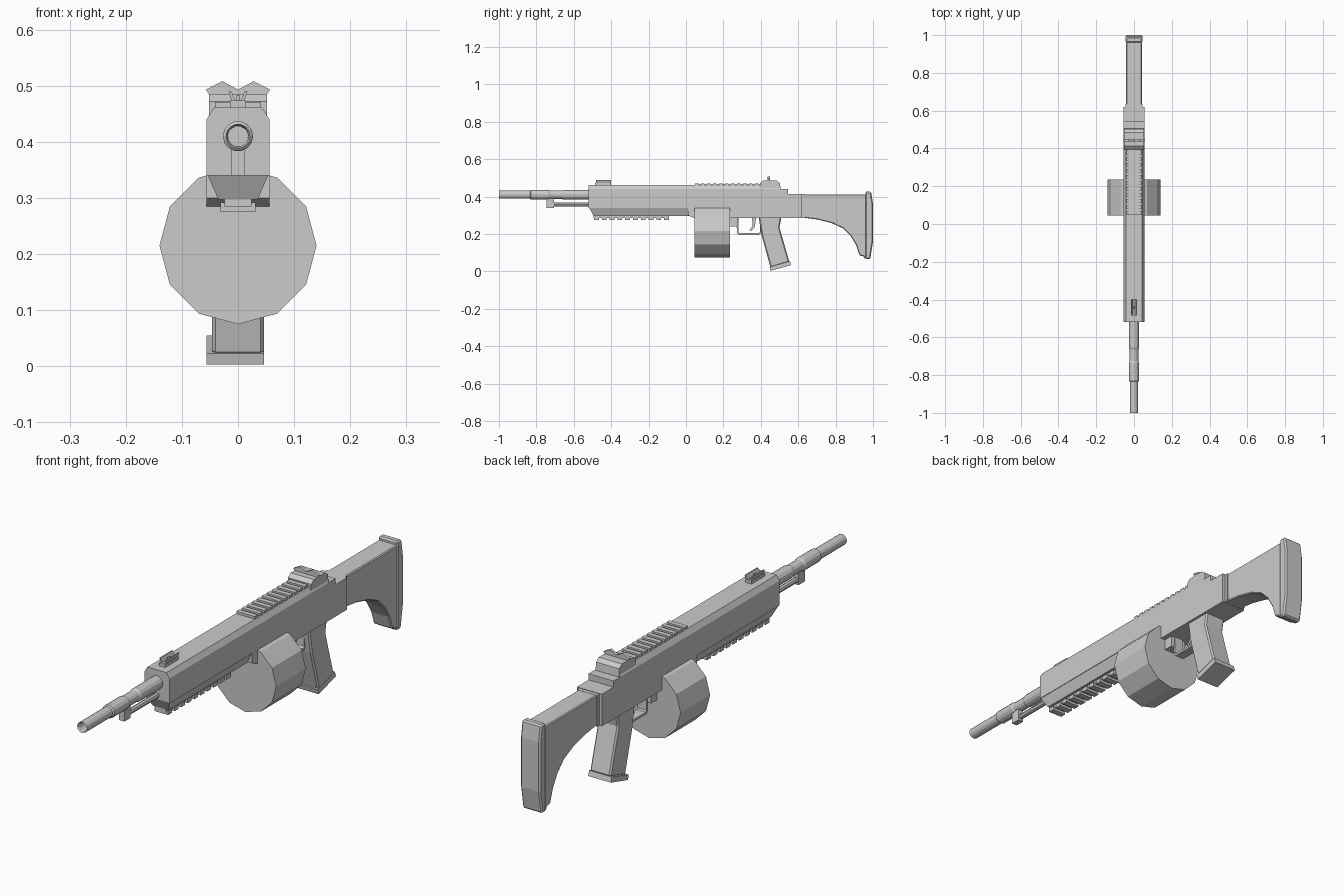
import bpy, bmesh, math


def loft(name, rings, closed=False):
    """Skin a run of equal-length rings; cap the ends unless the run closes on itself."""
    bm = bmesh.new()
    vs = [[bm.verts.new(p) for p in r] for r in rings]
    n = len(vs[0])
    pairs = list(zip(vs, vs[1:])) + ([(vs[-1], vs[0])] if closed else [])
    for a, b in pairs:
        for i in range(n):
            bm.faces.new((a[i], a[(i + 1) % n], b[(i + 1) % n], b[i]))
    if not closed:
        bm.faces.new(vs[0])
        bm.faces.new(vs[-1])
    bmesh.ops.recalc_face_normals(bm, faces=bm.faces)
    me = bpy.data.meshes.new(name)
    bm.to_mesh(me)
    bm.free()
    ob = bpy.data.objects.new(name, me)
    bpy.context.collection.objects.link(ob)
    return ob


def prism_x(name, yz, hw, cx=0):
    return loft(name, [[(cx + s * hw, y, z) for y, z in yz] for s in (-1, 1)])


def prism_y(name, xz, y0, y1):
    return loft(name, [[(x, y, z) for x, z in xz] for y in (y0, y1)])


def box(name, hw, y0, y1, z0, z1, cx=0):
    return prism_x(name, [(y0, z0), (y1, z0), (y1, z1), (y0, z1)], hw, cx)


def lathe(name, yr, z, sides=14, closed=False):
    ang = [2 * math.pi * i / sides for i in range(sides)]
    return loft(name, [[(r * math.cos(a), y, z + r * math.sin(a)) for a in ang] for y, r in yr], closed)


def mirror(half):
    return half + [(-x, z) for x, z in reversed(half)]


def bevel(ob, w):
    m = ob.modifiers.new("bevel", 'BEVEL')
    m.width, m.segments, m.limit_method = w, 1, 'ANGLE'


# Barrel with stepped collars and hollow muzzle
lathe("barrel", [(-0.90, 0.018), (-0.995, 0.019), (-1.0, 0.022), (-0.835, 0.022),
                 (-0.83, 0.027), (-0.735, 0.027), (-0.725, 0.023), (-0.665, 0.023),
                 (-0.655, 0.027), (-0.50, 0.027)], 0.41)
# Gas tube and its bracket
lathe("gas_tube", [(-0.74, 0.011), (-0.50, 0.011)], 0.358, 8)
box("gas_block", 0.012, -0.745, -0.705, 0.34, 0.395)

# Chamfered upper body, full length
prism_y("upper_body", mirror([(0.056, 0.34), (0.056, 0.44), (0.043, 0.461)]), -0.52, 0.50)
# Tapered lower handguard
loft("lower_handguard", [[(-w, y0, z), (w, y0, z), (w, 0.045, z), (-w, 0.045, z)]
                         for w, y0, z in ((0.056, -0.52, 0.345), (0.035, -0.495, 0.297))])
# Receiver with stepped rear and magazine well
prism_x("receiver", [(0.01, 0.345), (0.01, 0.30), (0.045, 0.285), (0.62, 0.285),
                     (0.62, 0.415), (0.545, 0.415), (0.545, 0.44), (0.40, 0.44), (0.04, 0.44)], 0.056)
box("magazine_catch", 0.035, 0.23, 0.275, 0.24, 0.29)
box("stock_collar", 0.045, 0.615, 0.635, 0.287, 0.413)

# Rails: base strips and repeated teeth
box("lower_rail", 0.024, -0.495, -0.09, 0.285, 0.30)
for i in range(10):
    y = -0.492 + i * 0.0417
    box("lower_rail_tooth", 0.031, y, y + 0.026, 0.275, 0.292)
box("upper_rail", 0.03, 0.05, 0.40, 0.458, 0.464)
for i in range(11):
    y = 0.048 + i * 0.032
    box("upper_rail_tooth", 0.041, y, y + 0.02, 0.46, 0.471)

# Front sight: base, V blades, centre post
box("front_sight_base", 0.014, -0.487, -0.40, 0.458, 0.474)
for s in (-1, 1):
    prism_y("front_sight_blade", [(s * 0.003, 0.470), (s * 0.010, 0.470),
                                  (s * 0.017, 0.490), (s * 0.012, 0.490)], -0.48, -0.40)
box("front_sight_post", 0.003, -0.45, -0.435, 0.47, 0.483)

# Rear sight block with twin-peaked plate
prism_x("rear_sight", [(0.395, 0.43), (0.395, 0.472), (0.412, 0.485), (0.485, 0.485),
                       (0.502, 0.472), (0.507, 0.43)], 0.052)
prism_y("rear_sight_plate", [(-0.05, 0.482), (-0.057, 0.493), (-0.028, 0.508), (0, 0.493),
                             (0.028, 0.508), (0.057, 0.493), (0.05, 0.482)], 0.436, 0.448)

# Twelve-sided drum magazine
lathe("drum_magazine", [(0.045, 0.14), (0.235, 0.14)], 0.215, 12)

# Trigger guard strap: outer and inner outlines skinned as a closed band
outer = [(0.27, 0.29), (0.272, 0.205), (0.282, 0.196), (0.392, 0.196), (0.405, 0.206), (0.405, 0.29)]
inner = [(0.28, 0.285), (0.281, 0.21), (0.286, 0.205), (0.388, 0.205), (0.396, 0.211), (0.396, 0.285)]
loft("trigger_guard", [[(s * 0.02, y, z) for y, z in o]
                       for s, o in ((-1, outer), (1, outer), (1, inner), (-1, inner))], closed=True)
prism_x("trigger", [(0.352, 0.29), (0.357, 0.245), (0.34, 0.22), (0.35, 0.217),
                    (0.368, 0.24), (0.375, 0.29)], 0.008)

# Pistol grip and base plate
bevel(prism_x("pistol_grip", [(0.38, 0.345), (0.39, 0.28), (0.405, 0.19), (0.452, 0.02), (0.553, 0.05),
                              (0.50, 0.235), (0.508, 0.28), (0.505, 0.345)], 0.046), 0.006)
prism_x("grip_base", [(0.447, 0.023), (0.452, 0.003), (0.562, 0.034), (0.556, 0.055)], 0.051, -0.005)

# Shoulder stock with arched underside
bevel(prism_x("shoulder_stock", [(0.63, 0.412), (0.63, 0.287), (0.70, 0.278), (0.78, 0.258), (0.84, 0.23),
                                 (0.88, 0.19), (0.91, 0.14), (0.928, 0.085), (0.95, 0.08), (0.955, 0.068),
                                 (0.965, 0.068), (0.965, 0.412)], 0.042), 0.004)
bevel(prism_x("butt_pad", [(0.96, 0.066), (0.985, 0.066), (1.0, 0.16), (1.0, 0.36),
                           (0.99, 0.426), (0.96, 0.426)], 0.044), 0.006)
